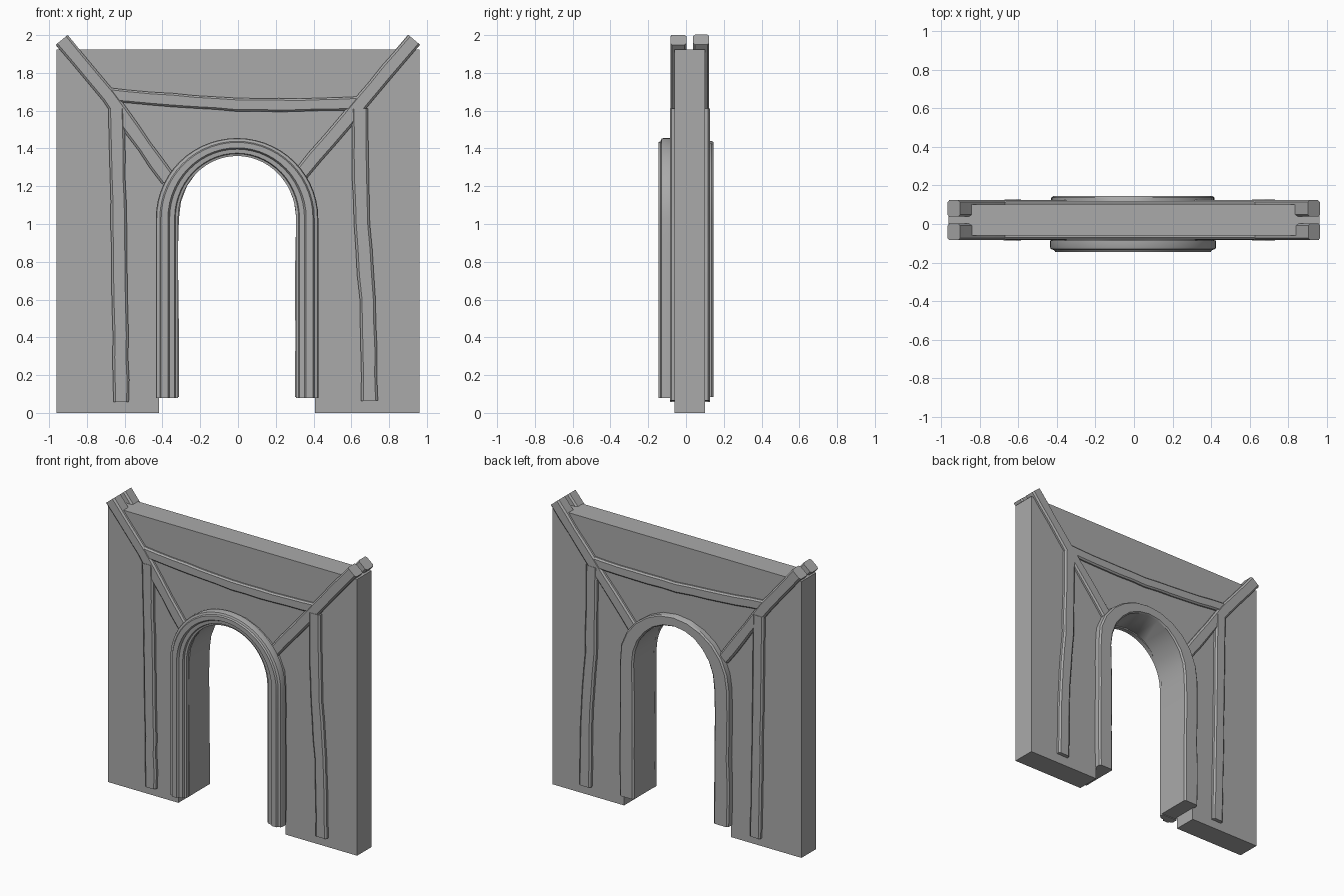
import bpy, bmesh, math, random
from mathutils import Vector

random.seed(4)
cube = bpy.data.objects.get("Cube")
if cube:
    bpy.data.objects.remove(cube, do_unlink=True)

stone = bpy.data.materials.new("plain grey")
stone.use_nodes = True
GREY = (0.4, 0.4, 0.4, 1)
stone.diffuse_color = GREY
stone.node_tree.nodes["Principled BSDF"].inputs["Base Color"].default_value = GREY

MID_Y = 0.02  # centre plane of the wall thickness


def finish(name, bm, smooth=True):
    bmesh.ops.recalc_face_normals(bm, faces=bm.faces)
    mesh = bpy.data.meshes.new(name)
    bm.to_mesh(mesh)
    bm.free()
    mesh.materials.append(stone)
    obj = bpy.data.objects.new(name, mesh)
    bpy.context.collection.objects.link(obj)
    if smooth:
        bpy.ops.object.select_all(action="DESELECT")
        obj.select_set(True)
        bpy.context.view_layer.objects.active = obj
        bpy.ops.object.shade_smooth_by_angle(angle=math.radians(35))
    return obj


def arch(half, spring, peak, foot, n=20, straight=6):
    """Outline of a round-headed opening, from the right foot to the left."""
    cx = -0.005
    legs = [foot + (spring - foot) * i / straight for i in range(straight)]
    pts = [Vector((cx + half, z)) for z in legs]
    for i in range(n + 1):
        a = math.pi * i / n
        pts.append(Vector((cx + half * math.cos(a), spring + (peak - spring) * math.sin(a))))
    return pts + [Vector((cx - half, z)) for z in reversed(legs)]


def sweep(name, inner, outer, profile, smooth=True):
    """Loft a closed profile of (share from inner to outer, y) along two rails."""
    bm = bmesh.new()
    rings = []
    for a, b in zip(inner, outer):
        ring = []
        for t, y in profile:
            p = a.lerp(b, t)
            ring.append(bm.verts.new((p.x, y, p.y)))
        rings.append(ring)
    n = len(profile)
    for r, s in zip(rings, rings[1:]):
        for i in range(n):
            j = (i + 1) % n
            bm.faces.new((r[i], r[j], s[j], s[i]))
    bm.faces.new(rings[0])
    bm.faces.new(rings[-1])
    return finish(name, bm, smooth)


def rounded(y0, y1, ct, cy):
    """Box profile with chamfered corners."""
    return [(ct, y0), (1 - ct, y0), (1, y0 + cy), (1, y1 - cy),
            (1 - ct, y1), (ct, y1), (0, y1 - cy), (0, y0 + cy)]


def beam(name, path, width, depth, side):
    """Hand-hewn timber, half sunk in the wall; side -1 is front, 1 is back."""
    pts = []
    for a, b in zip(path, path[1:]):
        a, b = Vector(a), Vector(b)
        steps = max(2, round((b - a).length / 0.12))
        pts += [a.lerp(b, i / steps) for i in range(steps)]
    pts.append(Vector(path[-1]))
    inner, outer = [], []
    for i, p in enumerate(pts):
        d = (pts[min(i + 1, len(pts) - 1)] - pts[max(i - 1, 0)]).normalized()
        nrm = Vector((-d.y, d.x)) * width / 2
        inner.append(p - nrm * random.uniform(0.92, 1.05))
        outer.append(p + nrm * random.uniform(0.92, 1.05))
    ends = sorted((MID_Y + side * 0.018, MID_Y + side * depth))
    return sweep(name, inner, outer, rounded(ends[0], ends[1], 0.14, 0.01))


# Wall slab with the arched opening
bm = bmesh.new()
outline = [Vector((0.96, 0)), Vector((0.96, 1.925)), Vector((-0.96, 1.925)), Vector((-0.96, 0))]
outline += list(reversed(arch(0.412, 1.02, 1.42, 0)))
face = bm.faces.new([bm.verts.new((p.x, -0.06, p.y)) for p in outline])
out = bmesh.ops.extrude_face_region(bm, geom=[face])
moved = [v for v in out["geom"] if isinstance(v, bmesh.types.BMVert)]
bmesh.ops.translate(bm, vec=(0, 0.16, 0), verts=moved)
finish("wall", bm, smooth=False)

# Heavy lining through the opening, standing proud at the back
inner = [p + Vector((random.uniform(-0.004, 0.004), 0)) for p in arch(0.31, 1.03, 1.37, 0.085, 12)]
outer = [p + Vector((random.uniform(-0.004, 0.004), 0)) for p in arch(0.42, 1.03, 1.44, 0.085, 12)]
sweep("arch_lining", inner, outer, rounded(-0.1, 0.146, 0.1, 0.01))

# Stepped moulding around the front of the arch
moulding = [(0, -0.085), (0, -0.115), (0.12, -0.118), (0.16, -0.13), (0.38, -0.132),
            (0.46, -0.146), (0.76, -0.146), (0.82, -0.135), (0.96, -0.13),
            (1, -0.12), (1, -0.085)]
sweep("front_arch_moulding", arch(0.312, 1.03, 1.36, 0.08, 28),
      arch(0.43, 1.03, 1.455, 0.08, 28), moulding)

# Timber frame, repeated on both faces
TIMBERS = [
    ("left_brace", [(0.933, 1.975), (0.655, 1.645), (0.325, 1.255)], 0.082, 0.103),
    ("right_brace", [(-0.933, 1.975), (-0.685, 1.675), (-0.37, 1.235)], 0.082, 0.103),
    ("cross_beam", [(-0.69, 1.685), (-0.35, 1.655), (0, 1.632), (0.325, 1.63), (0.65, 1.64)], 0.072, 0.1),
    ("left_post", [(0.643, 1.61), (0.655, 1.0), (0.686, 0.6), (0.697, 0.065)], 0.088, 0.106),
    ("right_post", [(-0.643, 1.61), (-0.632, 1.0), (-0.617, 0.058)], 0.083, 0.106),
]
for face_name, side in (("front", -1), ("back", 1)):
    for part, path, width, depth in TIMBERS:
        beam(f"{face_name}_{part}", path, width, depth, side)
